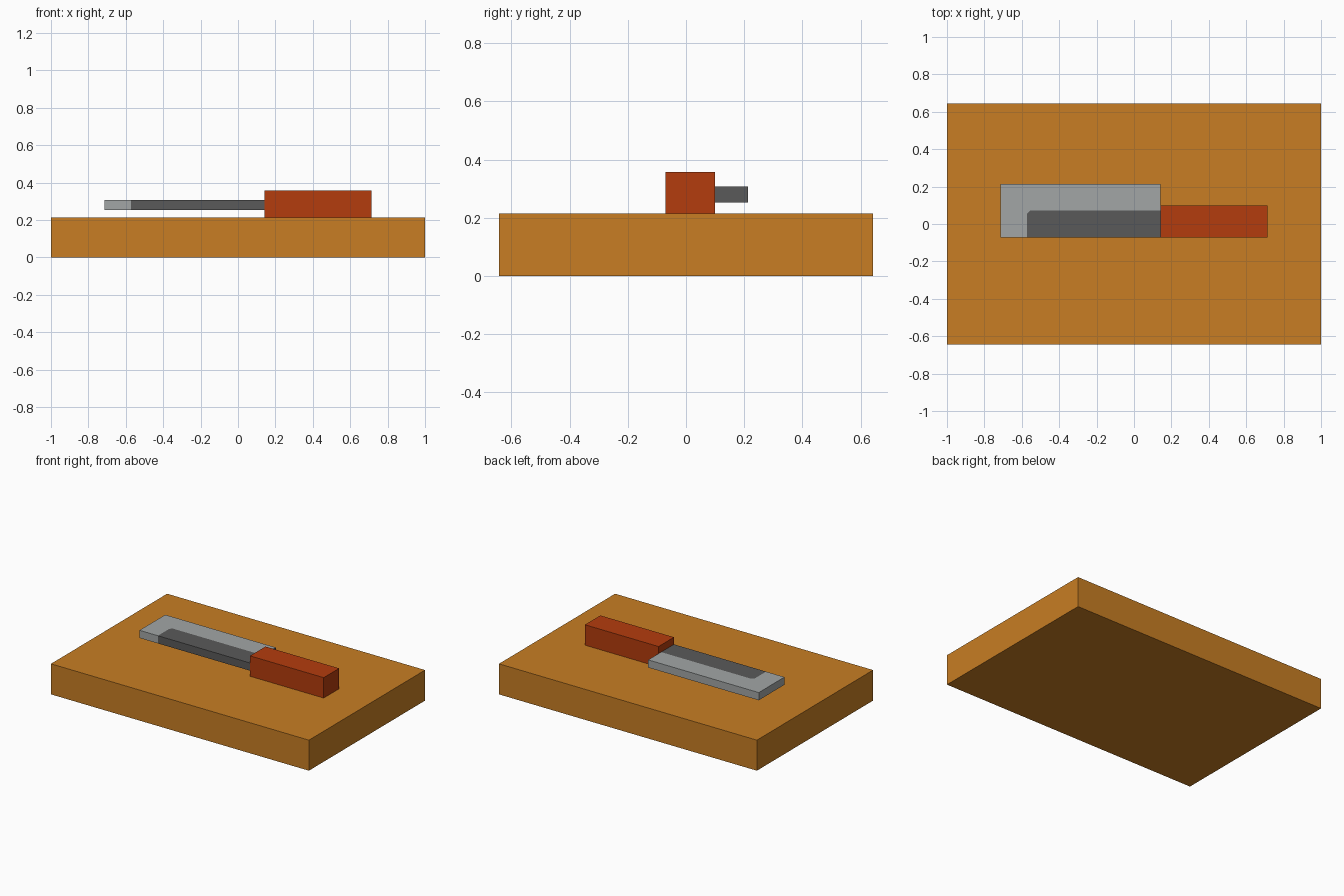
import bpy, bmesh
from mathutils import Vector

if "Cube" in bpy.data.objects:
    bpy.data.objects.remove(bpy.data.objects["Cube"])


def material(name, rgb):
    m = bpy.data.materials.new(name)
    m.diffuse_color = (*rgb, 1)
    m.use_nodes = True
    m.node_tree.nodes["Principled BSDF"].inputs["Base Color"].default_value = m.diffuse_color
    return m


wood = material("wood_orange", (0.578, 0.208, 0.017))
red = material("handle_red", (0.456, 0.045, 0.004))
steel = material("light_steel", (0.36, 0.38, 0.38))
dark = material("dark_steel", (0.102, 0.102, 0.102))


def box(name, lo, hi, mats, paint=None):
    """Box between two corners; paint may cut it and set face materials."""
    lo, hi = Vector(lo), Vector(hi)
    bm = bmesh.new()
    bmesh.ops.create_cube(bm, size=1)
    for v in bm.verts:
        v.co = (lo + hi) / 2 + v.co * (hi - lo)
    bm.normal_update()
    if paint:
        paint(bm)
    mesh = bpy.data.meshes.new(name)
    bm.to_mesh(mesh)
    bm.free()
    for m in mats:
        mesh.materials.append(m)
    obj = bpy.data.objects.new(name, mesh)
    bpy.context.collection.objects.link(obj)
    return obj


# Dark ground edge of the blade: a strip with one clipped corner
EDGE_X, EDGE_Y, CLIP = -0.571, 0.071, 0.627


def paint_blade(bm):
    cuts = [((EDGE_X, 0, 0), (1, 0, 0)),
            ((0, EDGE_Y, 0), (0, 1, 0)),
            ((-CLIP, 0, 0), (-1, 1, 0))]
    for point, normal in cuts:
        bmesh.ops.bisect_plane(bm, geom=bm.verts[:] + bm.edges[:] + bm.faces[:],
                               plane_co=point, plane_no=normal)
    bm.normal_update()
    for f in bm.faces:
        c = f.calc_center_median()
        strip = c.x > EDGE_X and c.y < EDGE_Y and c.y - c.x < CLIP
        f.material_index = int(strip or f.normal.x > 0.9)


# Cutting board
box("board", (-1, -0.643, 0), (1, 0.643, 0.214), [wood])
# Knife handle resting on the board
box("knife_handle", (0.143, -0.071, 0.214), (0.714, 0.1, 0.357), [red])
# Knife blade, held just above the board
box("knife_blade", (-0.714, -0.071, 0.253), (0.143, 0.214, 0.307),
    [steel, dark], paint_blade)
